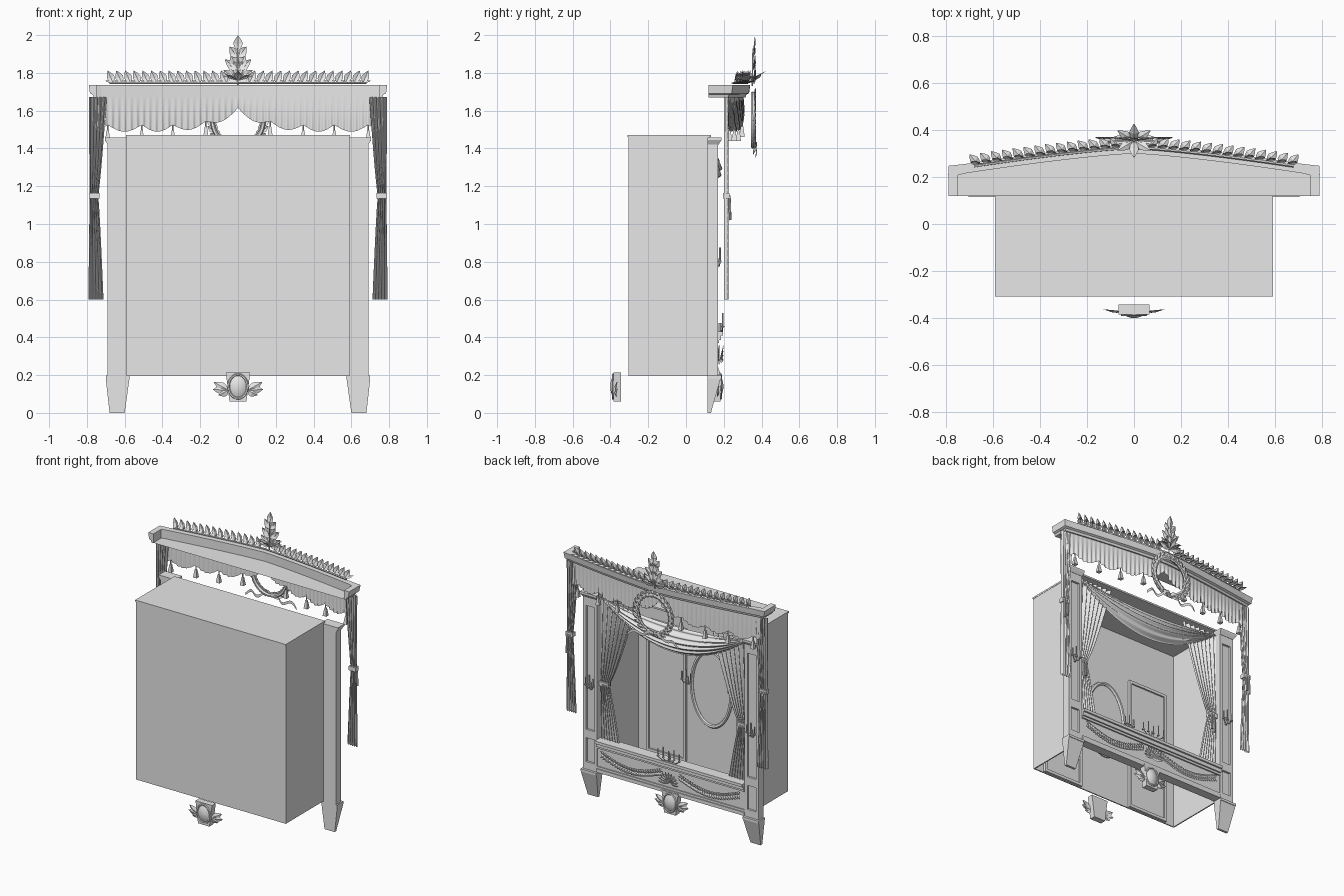
import bpy, bmesh, math
from mathutils import Vector

if "Cube" in bpy.data.objects:
    bpy.data.objects.remove(bpy.data.objects["Cube"])

grey = bpy.data.materials.new("light_grey")
grey.diffuse_color = (0.8, 0.8, 0.8, 1)
grey.use_nodes = True
grey.node_tree.nodes["Principled BSDF"].inputs["Base Color"].default_value = grey.diffuse_color
tau = 2 * math.pi


def finish(name, bm, smooth=False):
    me = bpy.data.meshes.new(name)
    bmesh.ops.recalc_face_normals(bm, faces=bm.faces)
    bm.to_mesh(me)
    bm.free()
    me.materials.append(grey)
    ob = bpy.data.objects.new(name, me)
    bpy.context.collection.objects.link(ob)
    for p in me.polygons:
        p.use_smooth = smooth
    return ob


def frustum(bm, lo, hi):
    """Solid between two rectangles (x0, x1, y0, y1, z)."""
    v = [bm.verts.new((r[a], r[2 + b], r[4])) for r in (lo, hi)
         for a, b in ((0, 0), (1, 0), (1, 1), (0, 1))]
    for f in ((3, 2, 1, 0), (4, 5, 6, 7), (0, 1, 5, 4), (1, 2, 6, 5), (2, 3, 7, 6), (3, 0, 4, 7)):
        bm.faces.new([v[i] for i in f])


def box(bm, x0, x1, y0, y1, z0, z1):
    frustum(bm, (x0, x1, y0, y1, z0), (x0, x1, y0, y1, z1))


def grid(bm, nu, nv, f):
    """Surface from f(u, v), u and v in 0..1."""
    g = [[bm.verts.new(f(i / nu, j / nv)) for j in range(nv + 1)] for i in range(nu + 1)]
    for i in range(nu):
        for j in range(nv):
            bm.faces.new((g[i][j], g[i + 1][j], g[i + 1][j + 1], g[i][j + 1]))


def leaf(bm, base, direction, normal, length, width):
    """Pointed leaf with a raised middle rib."""
    p, d = Vector(base), Vector(direction).normalized()
    side = d.cross(Vector(normal)).normalized()
    n = side.cross(d)
    rib = [bm.verts.new(p + d * length * t + n * h * width) for t, h in ((0, 0), (.45, .2), (1, 0))]
    for s in (-1, 1):
        e = [bm.verts.new(p + d * length * t + side * s * width * w) for t, w in ((.25, .4), (.5, .5), (.78, .27))]
        bm.faces.new((rib[0], e[0], e[1], rib[1]))
        bm.faces.new((rib[1], e[1], e[2], rib[2]))


def tube(bm, pts, r, n=6):
    rings = []
    for i, p in enumerate(pts):
        t = (Vector(pts[min(i + 1, len(pts) - 1)]) - Vector(pts[max(i - 1, 0)])).normalized()
        a = t.cross(Vector((0.1, 1, 0.2))).normalized()
        b = t.cross(a)
        rings.append([bm.verts.new(Vector(p) + (a * math.cos(tau * k / n) + b * math.sin(tau * k / n)) * r)
                      for k in range(n)])
    for q, s in zip(rings, rings[1:]):
        for k in range(n):
            bm.faces.new((q[k], q[(k + 1) % n], s[(k + 1) % n], s[k]))
    bm.faces.new(rings[0])
    bm.faces.new(rings[-1])


def ellipse(cx, y, cz, rx, rz, n=40):
    return [(cx + rx * math.cos(tau * i / n), y, cz + rz * math.sin(tau * i / n)) for i in range(n + 1)]


def arc_y(x):
    return 0.335 - 0.095 * (min(abs(x), 0.79) / 0.79) ** 1.3


# Room shell: back, sides and ceiling, open toward the audience and below
bm = bmesh.new()
box(bm, -.59, .59, -.305, -.297, .195, 1.465)
for s in (-1, 1):
    box(bm, *sorted((s * .582, s * .59)), -.305, .125, .195, 1.465)
box(bm, -.592, .592, -.31, .132, 1.46, 1.472)
finish("room_shell", bm)

# Doors and oval mirror on the back wall
bm = bmesh.new()
for s in (-1, 1):
    a, b = sorted((s * .2, s * .51))
    for r in ((a, b, 1.12, 1.14), (a, b, .2, .22), (a, a + .018, .2, 1.14), (b - .018, b, .2, 1.14)):
        box(bm, r[0], r[1], -.297, -.28, r[2], r[3])
    box(bm, a, b, -.297, -.291, .2, 1.14)
finish("doors", bm)
bm = bmesh.new()
tube(bm, ellipse(0, -.287, .77, .155, .265), .013)
bm.faces.new([bm.verts.new(p) for p in ellipse(0, -.29, .77, .15, .26)[:-1]])
finish("oval_mirror", bm)

# Posts with recessed panels, capitals and tapered feet
for s, side in ((-1, "left"), (1, "right")):
    X = lambda a, b: sorted((s * a, s * b))
    bm = bmesh.new()
    box(bm, *X(.58, .69), .115, .155, .195, 1.42)
    for a, b, z0, z1 in ((.58, .602, .195, 1.42), (.668, .69, .195, 1.42), (.602, .668, 1.36, 1.42),
                         (.602, .668, .195, .25), (.602, .668, .42, .48)):
        box(bm, *X(a, b), .155, .17, z0, z1)
    frustum(bm, (*X(.58, .69), .115, .172, 1.42), (*X(.572, .705), .115, .188, 1.445))
    box(bm, *X(.572, .705), .115, .188, 1.445, 1.458)
    finish(side + "_post", bm)
    bm = bmesh.new()
    frustum(bm, (*X(.6, .68), .115, .132, 0), (*X(.575, .70), .115, .183, .18))
    box(bm, *X(.575, .70), .115, .187, .18, .197)
    finish(side + "_foot", bm)

# Parapet with stepped rail and base moulding
bm = bmesh.new()
for y1, z0, z1 in ((.165, .21, .42), (.178, .2, .225), (.172, .225, .24), (.175, .37, .385),
                   (.185, .385, .41), (.197, .41, .43)):
    box(bm, -.58, .58, .115, y1, z0, z1)
finish("parapet", bm)

# Leaf garland on the parapet and shell in its middle
bm = bmesh.new()
for s in (-1, 1):
    for k in range(26):
        t = k / 25
        x = s * (.06 + .46 * t)
        z = .335 - .055 * math.sin(math.pi * t)
        for u in (-1, 1):
            leaf(bm, (x, .17, z), (s, .25, u * .9), (0, 1, 0), .04, .022)
for k in range(11):
    a = math.pi * k / 10
    leaf(bm, (0, .178, .28), (math.cos(a), .25, math.sin(a)), (0, 1, 0), .085, .03)
finish("parapet_garland", bm)


# Cartouches: tapered plate, oval boss and two leaf pairs
def cartouche(name, y, f):
    bm = bmesh.new()
    a, b = sorted((y, y + f * .042))
    frustum(bm, (-.045, .045, a, b, .06), (-.065, .065, a, b, .215))
    tube(bm, ellipse(0, y + f * .043, .14, .05, .063, 24), .007)
    grid(bm, 5, 20, lambda u, v: (.047 * u * math.cos(tau * v), y + f * (.042 + .016 * (1 - u * u)),
                                  .14 + .06 * u * math.sin(tau * v)))
    for s in (-1, 1):
        for dz, l in ((.55, .09), (.05, .085), (-.5, .06)):
            leaf(bm, (s * .05, y + f * .03, .12), (s, -f * .12, dz), (0, f, 0), l, .045)
    finish(name, bm)


cartouche("front_cartouche", -.343, -1)
cartouche("stage_cartouche", .14, 1)


# Candle holders
def candles(bm, x, y, z, n, gap):
    tube(bm, [(x, y, z - .03), (x, y, z + .02)], .008)
    for k in range(n):
        o = (k - (n - 1) / 2) * gap
        tube(bm, [(x, y, z - .015), (x + o * .6, y + .012, z - .022), (x + o, y + .015, z)], .003, 5)
        tube(bm, [(x + o, y + .015, z), (x + o, y + .015, z + .006)], .009)
        tube(bm, [(x + o, y + .015, z), (x + o, y + .015, z + .055 + .02 * (k % 2))], .0045)


bm = bmesh.new()
for s in (-1, 1):
    candles(bm, s * .185, -.28, .79, 3, .035)
    candles(bm, s * .635, .165, .8, 3, .03)
candles(bm, 0, .18, .455, 5, .042)
finish("candle_holders", bm)

# Cornice moulding swept round the bowed front, with soffit plate
arc = [-.77 + 1.54 * i / 32 for i in range(33)]
path = ([(-.77, .12, -1, 0)] + [(x, arc_y(x) - .015, (-1 if i == 0 else 1 if i == 32 else 0), 1)
        for i, x in enumerate(arc)] + [(.77, .12, 1, 0)])
prof = [(-.02, 1.67), (-.005, 1.67), (0, 1.685), (.014, 1.692), (.02, 1.735), (-.02, 1.735)]
bm = bmesh.new()
rings = [[bm.verts.new((x + dx * o, y + dy * o, z)) for o, z in prof] for x, y, dx, dy in path]
for a, b in zip(rings, rings[1:]):
    for k in range(len(prof)):
        m = (k + 1) % len(prof)
        bm.faces.new((a[k], a[m], b[m], b[k]))
bm.faces.new(rings[0])
bm.faces.new(rings[-1])
finish("cornice", bm)
bm = bmesh.new()
grid(bm, 32, 1, lambda u, v: (-.76 + 1.52 * u, .12 + v * (arc_y(-.76 + 1.52 * u) - .145), 1.672))
finish("soffit", bm)

# Leaf rows along the cornice and central spray
bm = bmesh.new()
for s in (-1, 1):
    for k in range(14):
        x = s * (.06 + .6 * k / 13)
        y = arc_y(x)
        leaf(bm, (x, y - .005, 1.745), (s * .45, .2, 1), (0, 1, 0), .075, .042)
        leaf(bm, (x, y - .01, 1.745), (s * .8, .9, .3), (0, 0, 1), .065, .04)
    tube(bm, [(s * .68 * i / 12, arc_y(.68 * i / 12) - .01, 1.747) for i in range(13)], .006, 5)
finish("cornice_leaves", bm)
bm = bmesh.new()
for r0, n, spread, l in ((0, 7, 1.35, .1), (.06, 5, .9, .09), (.125, 3, .65, .075), (.16, 1, 0, .085)):
    for k in range(n):
        a = 0 if n == 1 else spread * (2 * k / (n - 1) - 1)
        leaf(bm, (0, .355, 1.755 + r0), (math.sin(a), .12, math.cos(a)), (0, 1, 0), l, .05)
for k in range(12):
    a = tau * k / 12
    leaf(bm, (0, .355, 1.76), (math.cos(a), .35 * math.sin(a), .25), (0, 0, 1), .09, .04)
tube(bm, [(0, .35, 1.73), (0, .355, 1.93)], .004, 5)
finish("crest_spray", bm)

# Wreath and its ribbon
bm = bmesh.new()
tube(bm, ellipse(0, .355, 1.55, .135, .14), .012)
for k in range(26):
    a = tau * k / 26
    s = 1 if math.cos(a) >= 0 else -1
    c, d = math.cos(a), math.sin(a)
    for o in (-.45, .45):
        leaf(bm, (.135 * c, .36, 1.55 + .14 * d), (-s * d + o * c, .2, s * c + o * d), (0, 1, 0), .055, .03)
finish("wreath", bm)
bm = bmesh.new()
for s in (-1, 1):
    grid(bm, 16, 1, lambda u, v: (s * .2 * u, .365 + .01 * math.sin(9 * u),
                                  1.405 - .045 * u + .016 * math.sin(10 * u) + .02 * v))
finish("ribbon", bm, True)

# Scalloped valance with tassels
nodes = [(0, 1.615), (.17, 1.545), (.345, 1.525), (.51, 1.525), (.69, 1.525), (.76, 1.525)]


def hem(x):
    x = abs(x)
    for (a, za), (b, zb) in zip(nodes, nodes[1:]):
        if x <= b + 1e-6:
            t = (x - a) / (b - a)
            return za + (zb - za) * t - .036 * math.sin(math.pi * min(t, 1)) * min(1, (b - a) / .16)


def valance(u, v):
    x = -.75 + 1.5 * u
    return x, arc_y(x) - .03 + .006 * v * math.sin(x * 190), 1.672 + v * (hem(x) - 1.672)


bm = bmesh.new()
grid(bm, 260, 4, valance)
finish("valance", bm, True)
bm = bmesh.new()
for s in (-1, 1):
    for x, z in nodes[1:5]:
        y = arc_y(x) - .025
        tube(bm, [(s * x, y, z), (s * x, y, z - .03)], .004, 6)
        frustum(bm, (s * x - .014, s * x + .014, y - .014, y + .014, z - .085),
                (s * x - .006, s * x + .006, y - .006, y + .006, z - .03))
finish("tassels", bm)


# Gathered curtains: pinched at the tie, pleated in depth
def curtain(name, s, y, z0, z1, zt, top, tie, bottom, pleats, depth):
    def f(u, v):
        z = z0 + (z1 - z0) * v
        end = top if z > zt else bottom
        t = abs(z - zt) / ((z1 - zt) if z > zt else (zt - z0))
        t = t ** .8
        a, b = (tie[i] + (end[i] - tie[i]) * t for i in (0, 1))
        return s * (a + (b - a) * u), y + depth * math.sin(tau * pleats * u), z
    bm = bmesh.new()
    grid(bm, pleats * 8, 24, f)
    finish(name, bm, True)
    bm = bmesh.new()
    frustum(bm, (*sorted((s * (tie[0] - .006), s * (tie[1] + .004))), y - depth - .005, y + depth + .005, zt - .015),
            (*sorted((s * (tie[0] - .006), s * (tie[1] + .004))), y - depth - .005, y + depth + .005, zt + .015))
    for k in (0, 1):
        x = s * (tie[0] + .015 + .02 * k)
        tube(bm, [(x, y + depth + .006, zt), (x, y + depth + .01, zt - .11 - .02 * k)], .007)
    finish(name + "_tie", bm)


for s, side in ((-1, "left"), (1, "right")):
    curtain(side + "_outer_curtain", s, .212, .6, 1.672, 1.15, (.695, .79), (.74, .785), (.712, .792), 5, .012)
    curtain(side + "_stage_curtain", s, .13, .42, 1.43, .82, (.3, .58), (.515, .58), (.43, .58), 7, .012)

# Draped swag across the top of the stage opening
bm = bmesh.new()


def swag(u, v):
    w = 1 - (2 * u - 1) ** 2
    return (-.58 + 1.16 * u, .135 + .05 * w * math.sin(math.pi * v) + .008 * w * math.sin(v * tau * 5),
            1.43 - w * (.05 + .19 * v))


grid(bm, 32, 40, swag)
finish("swag", bm, True)
